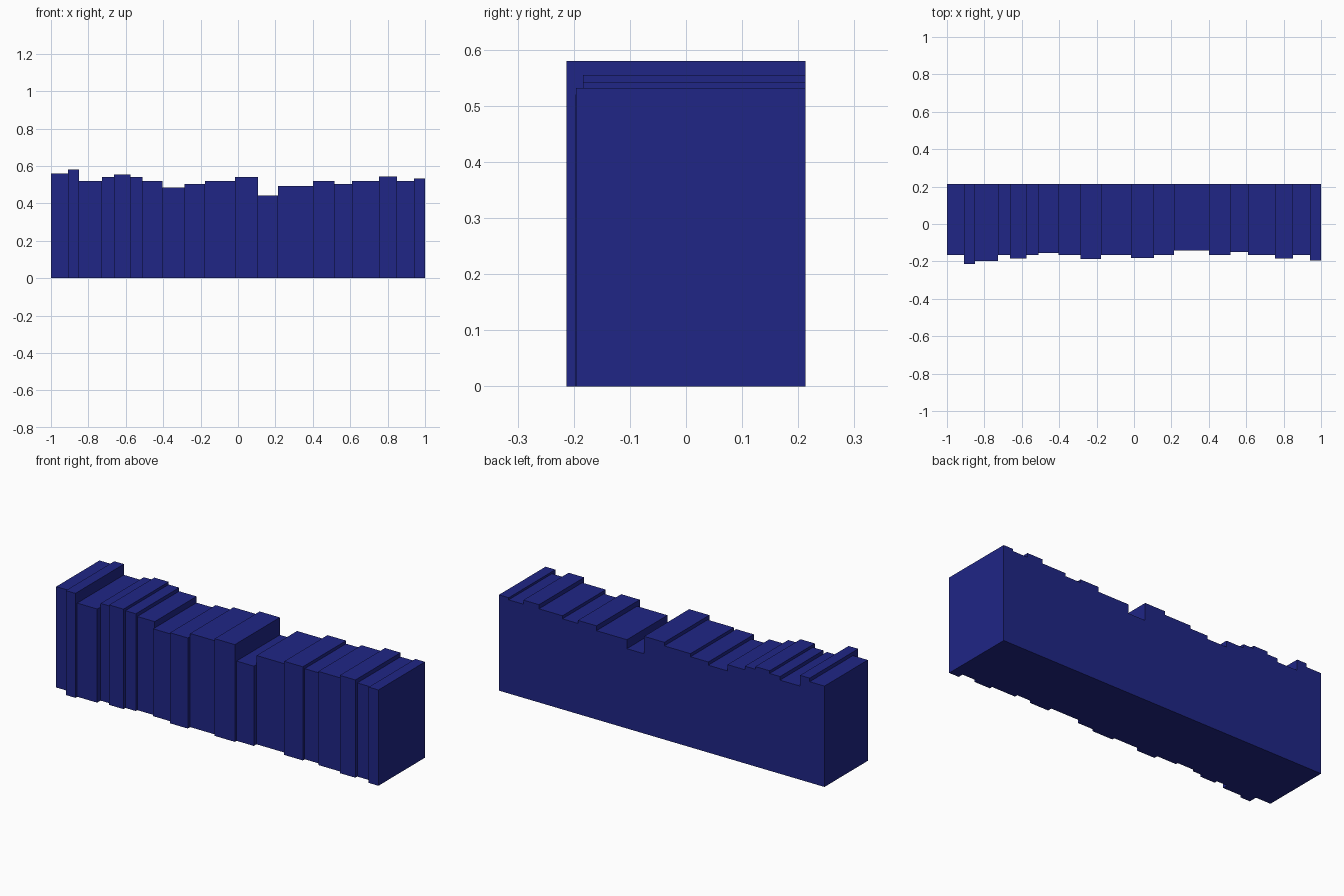
import bpy
import bmesh

if "Cube" in bpy.data.objects:
    bpy.data.objects.remove(bpy.data.objects["Cube"])

# Navy cover material
navy = bpy.data.materials.new("navy")
navy.diffuse_color = (0.014, 0.019, 0.24, 1)
navy.use_nodes = True
navy.node_tree.nodes["Principled BSDF"].inputs["Base Color"].default_value = navy.diffuse_color

BACK = 0.213

# Each book: right edge x, height, front y (spine)
BOOKS = [
    (-0.909, 0.56, -0.167), (-0.85, 0.58, -0.213), (-0.727, 0.52, -0.197),
    (-0.663, 0.54, -0.167), (-0.575, 0.555, -0.184), (-0.511, 0.54, -0.167),
    (-0.404, 0.52, -0.154), (-0.286, 0.485, -0.167), (-0.177, 0.503, -0.188),
    (-0.016, 0.52, -0.167), (0.108, 0.54, -0.182), (0.214, 0.443, -0.167),
    (0.401, 0.493, -0.143), (0.515, 0.52, -0.167), (0.61, 0.503, -0.15),
    (0.754, 0.52, -0.167), (0.85, 0.543, -0.184), (0.94, 0.52, -0.167),
    (1.0, 0.532, -0.196),
]


def box(name, x0, x1, y0, y1, height):
    bm = bmesh.new()
    bmesh.ops.create_cube(bm, size=1)
    bmesh.ops.scale(bm, vec=(x1 - x0, y1 - y0, height), verts=bm.verts)
    bmesh.ops.translate(bm, vec=((x0 + x1) / 2, (y0 + y1) / 2, height / 2),
                        verts=bm.verts)
    mesh = bpy.data.meshes.new(name)
    bm.to_mesh(mesh)
    bm.free()
    mesh.materials.append(navy)
    obj = bpy.data.objects.new(name, mesh)
    bpy.context.collection.objects.link(obj)
    return obj


# Row of books standing side by side, flush at the back
left = -1.0
for i, (right, height, front) in enumerate(BOOKS, 1):
    box(f"book_{i:02d}", left, right, front, BACK, height)
    left = right
